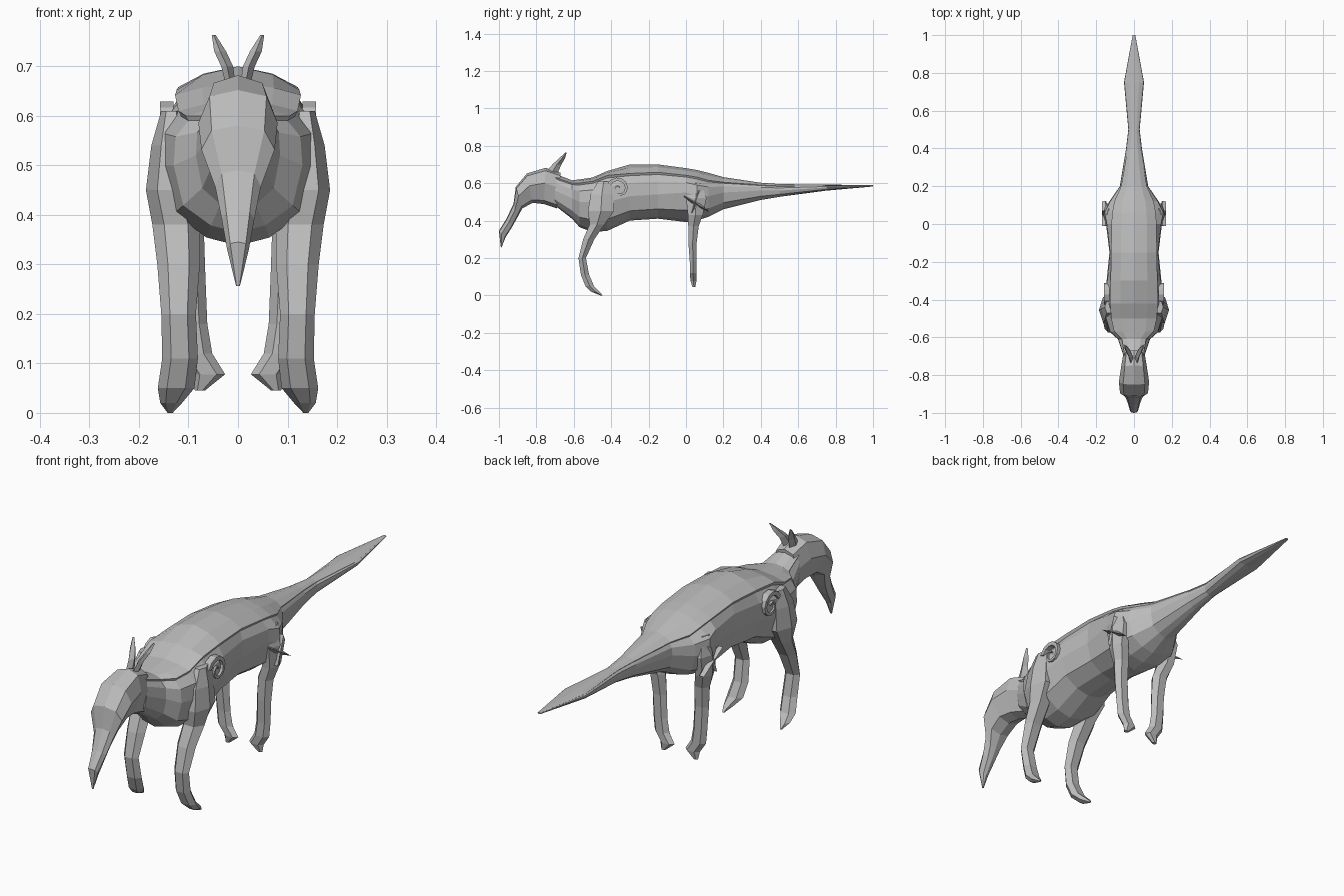
import bpy, bmesh, math
from mathutils import Vector

grey = bpy.data.materials.new("stone grey")
grey.diffuse_color = (0.5, 0.5, 0.5, 1)


def loft(name, rings, mirror=False):
    """Skin closed rings of equal length and cap both ends."""
    bm = bmesh.new()
    rows = [[bm.verts.new(p) for p in r] for r in rings]
    n = len(rows[0])
    for a, b in zip(rows, rows[1:]):
        for i in range(n):
            j = (i + 1) % n
            bm.faces.new((a[i], a[j], b[j], b[i]))
    bm.faces.new(rows[0])
    bm.faces.new(rows[-1])
    bmesh.ops.recalc_face_normals(bm, faces=bm.faces)
    me = bpy.data.meshes.new(name)
    bm.to_mesh(me)
    bm.free()
    me.materials.append(grey)
    ob = bpy.data.objects.new(name, me)
    bpy.context.collection.objects.link(ob)
    if mirror:
        ob.modifiers.new("mirror", 'MIRROR')
    return ob


def symmetric(half):
    """Half ring from top centre to bottom centre -> full ring."""
    return half + [(-x, y, z) for x, y, z in half[-2:0:-1]]


# Body and tail: y, top z, back edge x, back edge z, half width, widest z, bottom z
body = [
    (-0.70, 0.65, 0.045, 0.63, 0.055, 0.56, 0.48),
    (-0.61, 0.615, 0.06, 0.60, 0.085, 0.52, 0.41),
    (-0.57, 0.62, 0.10, 0.60, 0.13, 0.50, 0.365),
    (-0.50, 0.63, 0.115, 0.61, 0.152, 0.50, 0.338),
    (-0.42, 0.665, 0.12, 0.642, 0.158, 0.50, 0.345),
    (-0.30, 0.70, 0.118, 0.652, 0.145, 0.53, 0.40),
    (-0.15, 0.70, 0.115, 0.658, 0.13, 0.54, 0.41),
    (0.00, 0.68, 0.115, 0.642, 0.148, 0.55, 0.392),
    (0.06, 0.67, 0.11, 0.632, 0.16, 0.53, 0.40),
    (0.12, 0.655, 0.10, 0.615, 0.13, 0.53, 0.42),
    (0.20, 0.632, 0.065, 0.605, 0.075, 0.55, 0.46),
    (0.40, 0.602, 0.032, 0.59, 0.042, 0.56, 0.51),
    (0.50, 0.595, 0.022, 0.585, 0.03, 0.56, 0.527),
    (0.75, 0.592, 0.045, 0.586, 0.053, 0.577, 0.56),
    (1.00, 0.59, 0.005, 0.588, 0.007, 0.586, 0.582),
]
rings = []
for y, zt, ex, ez, w, wz, zb in body:
    lip = 0.05 * (ez - wz)
    rings.append(symmetric([
        (0, y, zt), (ex * 0.6, y, zt - 0.35 * (zt - ez)), (ex + lip, y, ez),
        (ex, y, ez - 2 * lip), (w * 0.97, y, ez - 0.42 * (ez - wz)), (w, y, wz),
        (w * 0.85, y, wz - 0.6 * (wz - zb)), (w * 0.42, y, zb + 0.1 * (wz - zb)),
        (0, y, zb)]))
loft("body_and_tail", rings)

# Head and drooping snout: top y, top z, bottom y, bottom z, half width
head = [
    (-0.67, 0.655, -0.69, 0.465, 0.055),
    (-0.75, 0.682, -0.76, 0.488, 0.068),
    (-0.85, 0.652, -0.82, 0.495, 0.08),
    (-0.91, 0.58, -0.875, 0.465, 0.074),
    (-0.922, 0.49, -0.905, 0.41, 0.046),
    (-0.96, 0.41, -0.93, 0.365, 0.033),
    (-1.00, 0.345, -0.965, 0.31, 0.022),
    (-0.99, 0.256, -0.985, 0.258, 0.004),
]
rings = []
for ty, tz, by, bz, w in head:
    t, b = Vector((0, ty, tz)), Vector((0, by, bz))
    rings.append(symmetric([tuple(t.lerp(b, f) + Vector((w * k, 0, 0)))
                            for k, f in ((0, 0), (0.72, 0.08), (1, 0.42), (0.6, 0.9), (0, 1))]))
loft("head", rings)


# Legs: z, centre y, half depth, centre x, half width
def leg(name, stations):
    hexagon = [(math.cos(a), math.sin(a)) for a in (math.radians(60 * i) for i in range(6))]
    loft(name, [[(cx + c * hx, cy + s * hy * 1.15, z) for c, s in hexagon]
                for z, cy, hy, cx, hx in stations], True)


leg("front_leg", [
    (0.61, -0.44, 0.03, 0.135, 0.02), (0.54, -0.45, 0.06, 0.135, 0.04),
    (0.45, -0.455, 0.07, 0.14, 0.046), (0.38, -0.475, 0.04, 0.125, 0.048),
    (0.30, -0.52, 0.03, 0.12, 0.043), (0.20, -0.555, 0.02, 0.12, 0.035),
    (0.11, -0.54, 0.022, 0.117, 0.036), (0.05, -0.515, 0.023, 0.125, 0.037),
    (0.02, -0.485, 0.023, 0.135, 0.022), (0.0, -0.452, 0.006, 0.137, 0.005)])
leg("rear_leg", [
    (0.60, 0.05, 0.03, 0.125, 0.02), (0.52, 0.055, 0.055, 0.13, 0.035),
    (0.43, 0.05, 0.04, 0.125, 0.036), (0.37, 0.04, 0.028, 0.105, 0.036),
    (0.28, 0.035, 0.022, 0.1, 0.034), (0.18, 0.038, 0.018, 0.095, 0.033),
    (0.12, 0.038, 0.018, 0.087, 0.035), (0.078, 0.04, 0.016, 0.06, 0.034),
    (0.045, 0.042, 0.008, 0.077, 0.01)])

# Swept-back ears: centre x, y, z, half thickness x, half depth y
ear = [(0.014, -0.715, 0.66, 0.010, 0.032), (0.022, -0.69, 0.70, 0.012, 0.024),
       (0.036, -0.665, 0.73, 0.012, 0.017), (0.049, -0.642, 0.763, 0.004, 0.004)]
loft("ear", [[(x - a, y, z), (x, y - b, z), (x + a, y, z), (x, y + b, z)]
             for x, y, z, a, b in ear], True)

# Shoulder spiral: raised tapered coil on the flank
coil = []
for i in range(17):
    t = i / 16
    a, r, h = 0.3 + t * 8.4, 0.05 * (1 - t) + 0.008, 0.008 * (1 - t) + 0.002
    c, s = -math.cos(a), math.sin(a)
    coil.append([(x, -0.36 + c * q, 0.57 + s * q)
                 for x, q in ((0.13, r - h), (0.158, r - h), (0.158, r + h), (0.13, r + h))])
loft("shoulder_spiral", coil, True)

# Hip blades: thin crossed leaf shapes above the rear leg
for name, p, q in (("hip_blade_long", (-0.01, 0.53), (0.12, 0.45)),
                   ("hip_blade_short", (0.03, 0.44), (0.07, 0.56))):
    p, q = Vector(p), Vector(q)
    d = (q - p).normalized()
    side = Vector((-d.y, d.x))
    leaf = []
    for t, w in ((0, 0.002), (0.45, 0.014), (1, 0.002)):
        m = p.lerp(q, t)
        u, v = m + side * w, m - side * w
        leaf.append([(0.15, u.x, u.y), (0.169, m.x, m.y), (0.15, v.x, v.y), (0.145, m.x, m.y)])
    loft(name, leaf, True)
